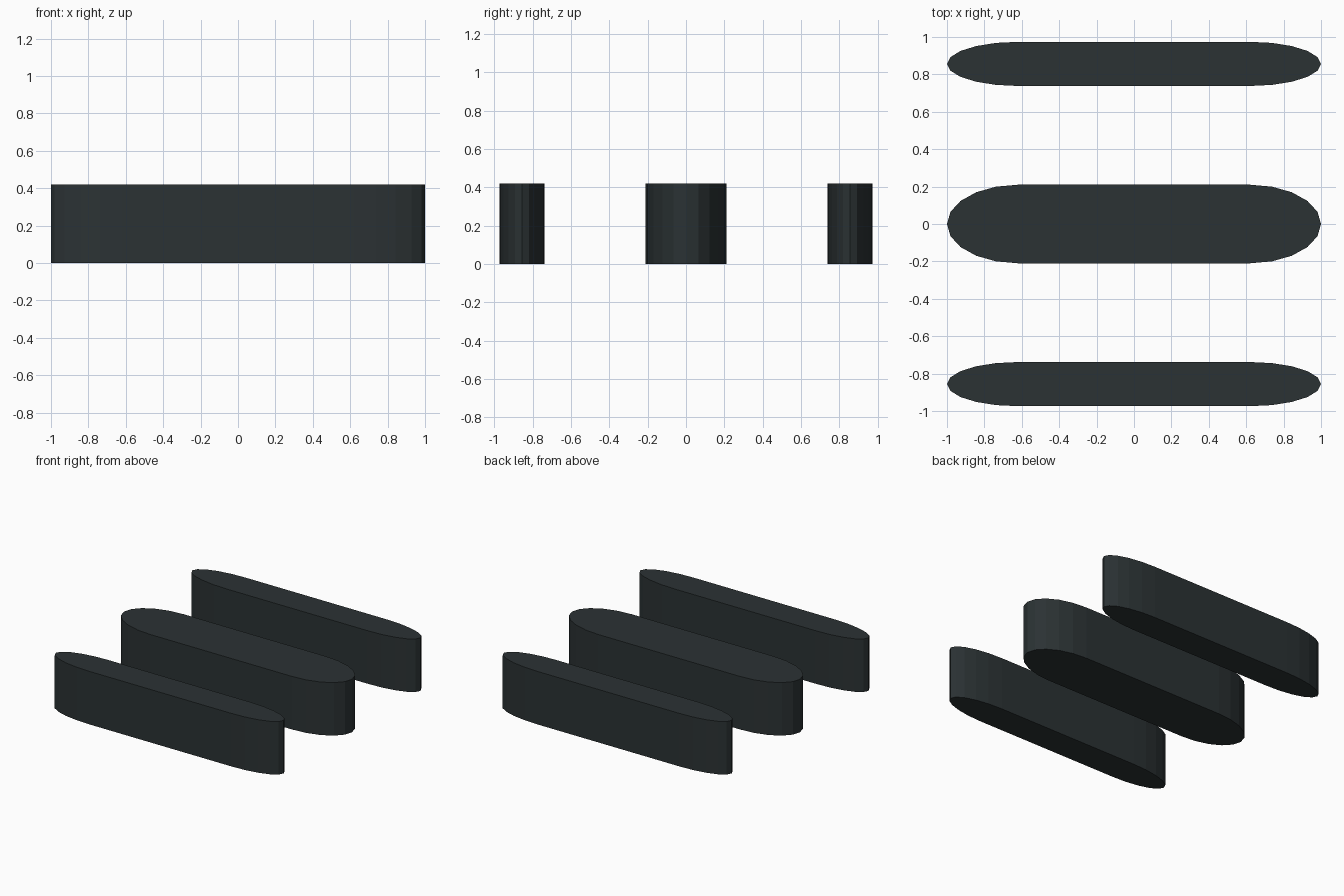
import bpy, bmesh, math

if "Cube" in bpy.data.objects:
    bpy.data.objects.remove(bpy.data.objects["Cube"])

RX, TIP, HEIGHT, STEPS = 0.38, 1.0, 0.42, 10

mat = bpy.data.materials.new("dark_slate")
mat.diffuse_color = (0.024, 0.032, 0.034, 1)
mat.use_nodes = True
mat.node_tree.nodes["Principled BSDF"].inputs["Base Color"].default_value = mat.diffuse_color


def bar(name, y, half_width):
    """Upright bar with half-ellipse faceted ends."""
    bm = bmesh.new()
    verts = []
    for side in (1, -1):
        for i in range(STEPS + 1):
            a = -math.pi / 2 + math.pi * i / STEPS
            verts.append(bm.verts.new((side * (TIP - RX + RX * math.cos(a)),
                                       side * half_width * math.sin(a), 0)))
    base = bm.faces.new(verts)
    top = bmesh.ops.extrude_face_region(bm, geom=[base], use_keep_orig=True)["geom"]
    for v in top:
        if isinstance(v, bmesh.types.BMVert):
            v.co.z = HEIGHT
    bmesh.ops.recalc_face_normals(bm, faces=bm.faces)
    mesh = bpy.data.meshes.new(name)
    bm.to_mesh(mesh)
    bm.free()
    mesh.materials.append(mat)
    obj = bpy.data.objects.new(name, mesh)
    obj.location.y = y
    bpy.context.collection.objects.link(obj)


# Wide centre bar flanked by two slim bars
bar("centre_bar", 0, 0.21)
bar("front_bar", -0.856, 0.118)
bar("back_bar", 0.856, 0.118)
